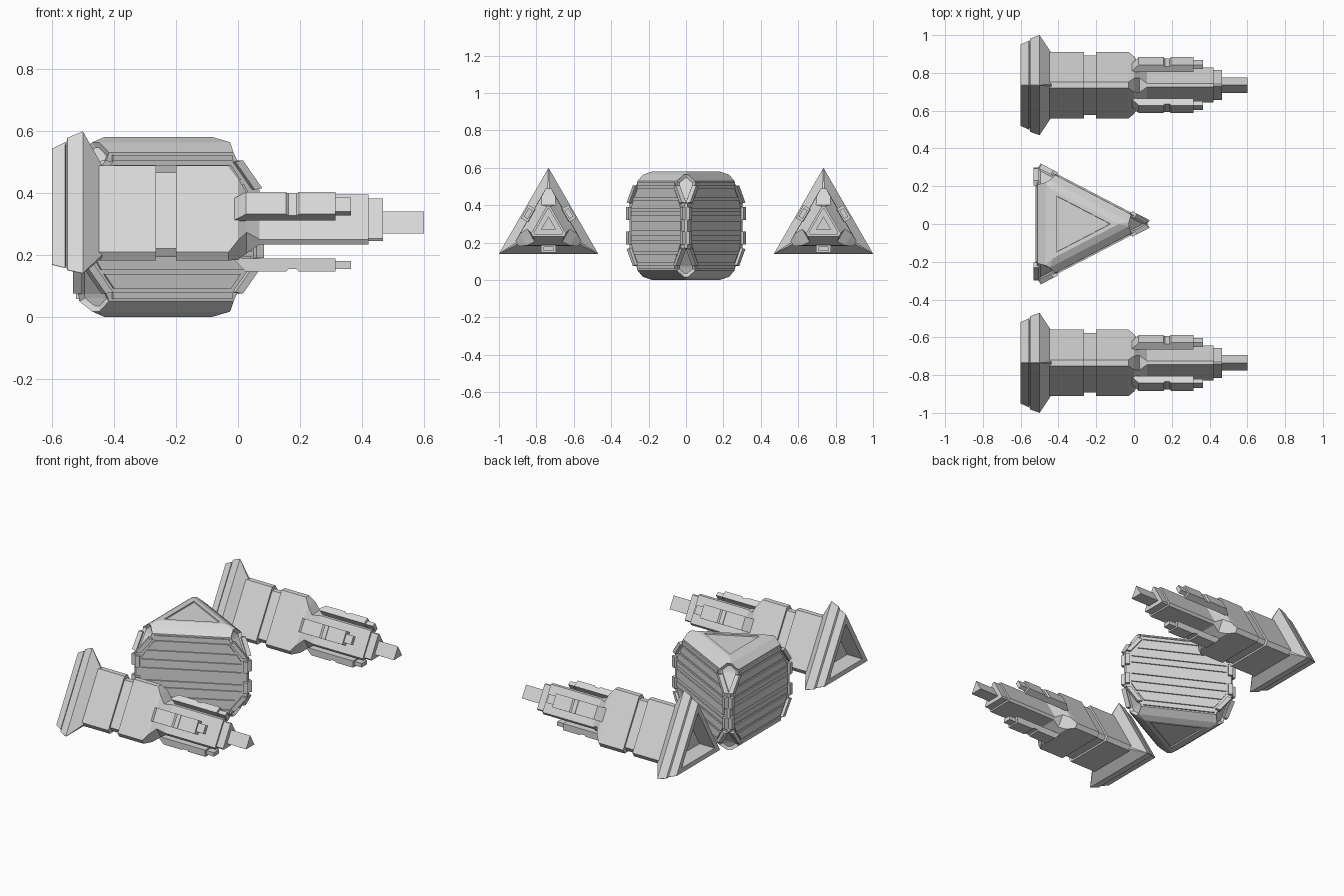
import bpy, bmesh
from math import sin, cos, tan, pi, radians

cube = bpy.data.objects.get("Cube")
if cube:
    bpy.data.objects.remove(cube, do_unlink=True)

# Single flat colour
GREY = (0.68, 0.68, 0.68, 1)
mat = bpy.data.materials.new("light grey")
mat.use_nodes = True
mat.diffuse_color = GREY
mat.node_tree.nodes["Principled BSDF"].inputs["Base Color"].default_value = GREY

THIRD = 2 * pi / 3


def core_space(p, q, t):
    """Upright triangular core: tip points to +x, axis is z."""
    return (-0.314 + 1.11 * p, q, t)


def pod_space(y):
    """Lying triangular pod: tip points up, axis is x."""
    return lambda p, q, t: (t, y + q, 0.293 + p)


def on_side(k, u, d, t):
    """Point on flat side k: u across, d out from the axis, t along it."""
    a = pi + k * THIRD
    return (cos(a) * d - sin(a) * u, sin(a) * d + cos(a) * u, t)


def section(t, d, r=None):
    """Triangle with side distance d and corners cut off at distance r."""
    r = 1.99 * d if r is None else r
    hw = (2 * d - r) * tan(pi / 6)
    return [(cos(k * THIRD) * r - sin(k * THIRD) * s * hw,
             sin(k * THIRD) * r + cos(k * THIRD) * s * hw, t)
            for k in range(3) for s in (-1, 1)]


def loft(bm, rings, space):
    """Skin the rings in order; returns the bands of faces and both caps."""
    vs = [[bm.verts.new(space(*p)) for p in ring] for ring in rings]
    n = len(vs[0])
    bands = [[bm.faces.new((a[i], a[(i + 1) % n], b[(i + 1) % n], b[i]))
              for i in range(n)] for a, b in zip(vs, vs[1:])]
    return bands, [bm.faces.new(vs[0][::-1]), bm.faces.new(vs[-1])]


def finish(bm, name):
    bmesh.ops.recalc_face_normals(bm, faces=bm.faces)
    me = bpy.data.meshes.new(name)
    bm.to_mesh(me)
    bm.free()
    me.materials.append(mat)
    ob = bpy.data.objects.new(name, me)
    bpy.context.collection.objects.link(ob)
    return ob


def side_plate(bm, k, outline, d0, d1):
    """Plate on core side k; the outline holds (across, height from middle)."""
    loft(bm, [[on_side(k, u, d, MID + h) for u, h in outline]
              for d in (d0, d1)], core_space)


# Core body: cut-corner triangle, closing towards top and bottom
MID = 0.29
half = [(0.12, 0.18, 0.345), (0.22, 0.18, 0.278), (0.24, 0.178, 0.27),
        (0.273, 0.14, 0.26), (0.29, 0.105, 0.208)]
levels = [(-h, d, r) for h, d, r in reversed(half)] + half
bm = bmesh.new()
bands, caps = loft(bm, [section(MID + h, d, r) for h, d, r in levels], core_space)
bmesh.ops.recalc_face_normals(bm, faces=bm.faces)
# Sunken kite panels on the cut corners, sunken triangles on the caps
for k in range(3):
    for group in (bands[1:4], bands[5:8]):
        bmesh.ops.inset_region(bm, faces=[b[2 * k] for b in group],
                               thickness=0.014, depth=-0.014, use_even_offset=True)
bmesh.ops.inset_individual(bm, faces=caps, thickness=0.02, use_even_offset=True)
bmesh.ops.inset_individual(bm, faces=caps, thickness=0.002, depth=-0.008)
finish(bm, "core_body")


# Horizontal slats filling an octagon on each core side
def reach(h):
    return 0.265 - max(0, abs(h) - 0.1) * 0.7


bm = bmesh.new()
for k in range(3):
    for h, w in ((0, 0.026), (0.065, 0.014), (0.115, 0.022), (0.175, 0.024)):
        for s in ((1, -1) if h else (1,)):
            lo, hi = s * h - w, s * h + w
            side_plate(bm, k, [(-reach(lo), lo), (reach(lo), lo),
                               (reach(hi), hi), (-reach(hi), hi)], 0.17, 0.187)
finish(bm, "core_slats")

# Raised frame pieces around the octagon
bm = bmesh.new()
for k in range(3):
    for sz in (-1, 1):
        side_plate(bm, k, [(-0.2, sz * 0.212), (0.2, sz * 0.212),
                           (0.2, sz * 0.232), (-0.2, sz * 0.232)], 0.17, 0.187)
        for su in (-1, 1):
            corner = [(0.27, 0.12), (0.295, 0.125), (0.23, 0.215), (0.205, 0.21)]
            edge = [(0.275, 0.03), (0.3, 0.03), (0.3, 0.1), (0.275, 0.1)]
            for shape in (corner, edge):
                side_plate(bm, k, [(su * u, sz * h) for u, h in shape], 0.17, 0.196)
finish(bm, "core_frame")

# Two identical pods beside the core
for side, y in (("left", 0.735), ("right", -0.735)):
    space = pod_space(y)

    # Flared tail with a hollow end
    bm = bmesh.new()
    loft(bm, [section(*s) for s in (
        (-0.53, 0.065), (-0.6, 0.095), (-0.6, 0.125), (-0.557, 0.136),
        (-0.555, 0.13), (-0.55, 0.143), (-0.5, 0.1535), (-0.435, 0.1, 0.19))], space)
    finish(bm, side + "_pod_tail")

    # Hull with a groove, tapering into the nose and barrel
    bm = bmesh.new()
    loft(bm, [section(*s) for s in (
        (-0.45, 0.111, 0.195), (-0.265, 0.111, 0.195), (-0.265, 0.1, 0.173),
        (-0.2, 0.1, 0.173), (-0.2, 0.111, 0.195), (-0.03, 0.111, 0.195),
        (0, 0.109, 0.155), (0.028, 0.088, 0.108), (0.07, 0.059, 0.102),
        (0.42, 0.059, 0.102), (0.42, 0.049, 0.089), (0.467, 0.049, 0.089))], space)
    finish(bm, side + "_pod_hull")

    bm = bmesh.new()
    loft(bm, [section(0.45, 0.0238), section(0.6, 0.0238)], space)
    finish(bm, side + "_pod_barrel")

    # A notched rod over each side of the nose, with a thinner tip
    rod = [(-0.02, 0.1), (-0.01, 0.111), (0.025, 0.147), (0.155, 0.147),
           (0.163, 0.139), (0.188, 0.139), (0.196, 0.147), (0.315, 0.147),
           (0.315, 0.105), (0.025, 0.105)]
    tip = [(0.3, 0.113), (0.3, 0.138), (0.365, 0.138), (0.365, 0.113)]
    bm = bmesh.new()
    for k in range(3):
        for outline, w in ((rod, 0.041), (tip, 0.026)):
            loft(bm, [[on_side(k, u, d, t) for t, d in outline]
                      for u in (-w, w)], space)
    finish(bm, side + "_pod_rods")
